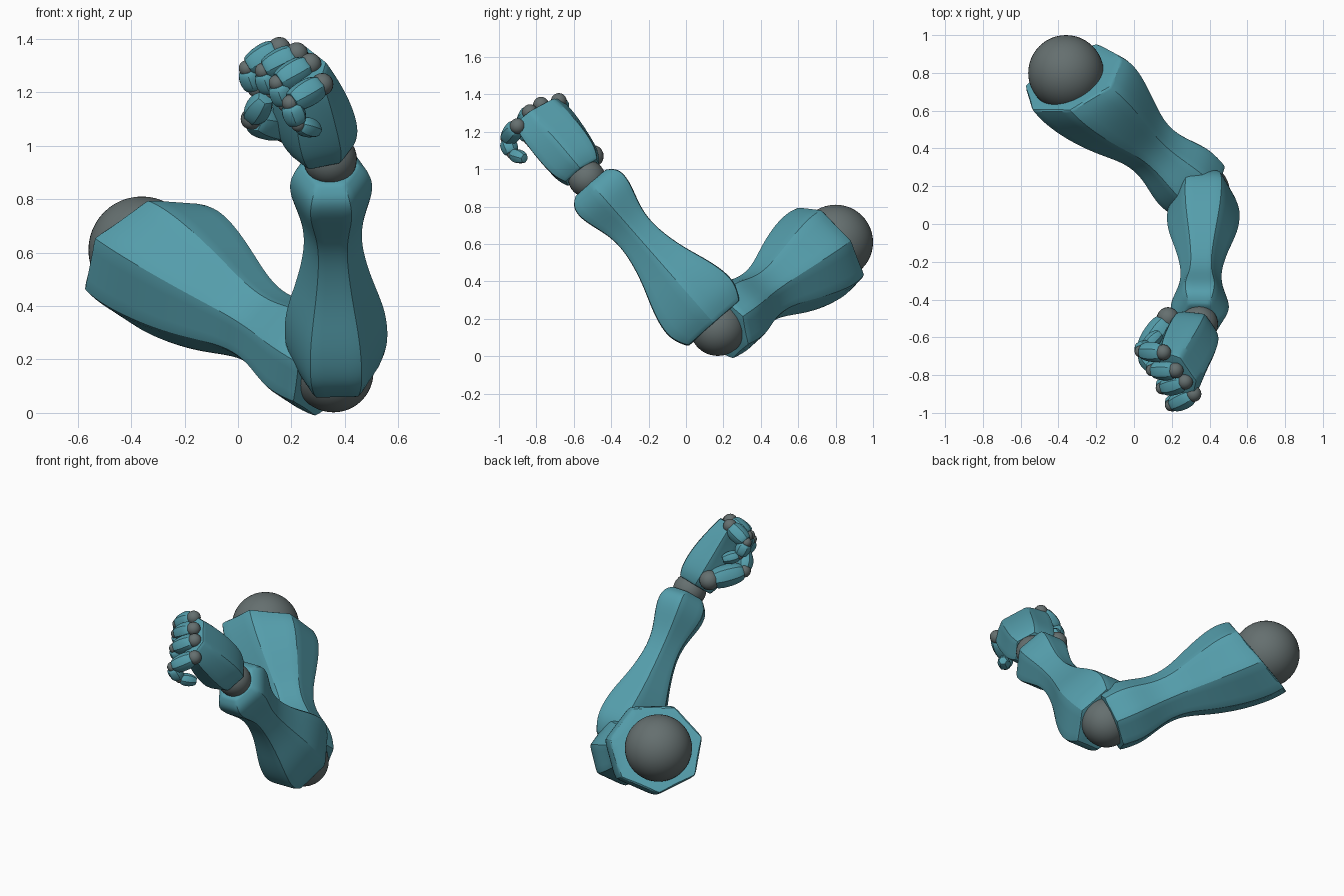
import bpy, bmesh
from math import cos, sin, pi, radians
from mathutils import Vector as V

if "Cube" in bpy.data.objects:
    bpy.data.objects.remove(bpy.data.objects["Cube"])


def colour(name, rgb):
    m = bpy.data.materials.new(name)
    m.diffuse_color = (*rgb, 1)
    m.use_nodes = True
    m.node_tree.nodes["Principled BSDF"].inputs["Base Color"].default_value = m.diffuse_color
    return m


teal = colour("teal_shell", (0.09, 0.34, 0.41))
dark = colour("dark_joint", (0.13, 0.16, 0.16))


def finish(name, bm, mat, levels=0):
    bmesh.ops.recalc_face_normals(bm, faces=bm.faces)
    me = bpy.data.meshes.new(name)
    bm.to_mesh(me)
    bm.free()
    ob = bpy.data.objects.new(name, me)
    bpy.context.collection.objects.link(ob)
    me.materials.append(mat)
    bpy.ops.object.select_all(action='DESELECT')
    ob.select_set(True)
    bpy.context.view_layer.objects.active = ob
    if levels:
        mod = ob.modifiers.new("subdivision", 'SUBSURF')
        mod.levels = mod.render_levels = levels
        bpy.ops.object.modifier_apply(modifier=mod.name)
    bpy.ops.object.shade_smooth_by_angle(angle=radians(30))
    return ob


def ball(name, c, r, seg=32):
    bm = bmesh.new()
    bmesh.ops.create_uvsphere(bm, u_segments=seg, v_segments=seg // 2, radius=r)
    bmesh.ops.translate(bm, verts=bm.verts, vec=c)
    return finish(name, bm, dark)


def shell(name, a, b, side, stations, sides=6, rot=0, crease=0.6, rim=0.6, levels=3, tilts=()):
    """Faceted loft from a towards b; stations are (distance, half width, half height).
    tilts slants the first rings."""
    a, b = V(a), V(b)
    t = (b - a).normalized()
    u = V(side)
    u = (u - t * u.dot(t)).normalized()
    w = t.cross(u)
    bm = bmesh.new()
    cr = bm.edges.layers.float.new('crease_edge')
    rings = []
    for i, (s, wd, ht) in enumerate(stations):
        tilt = tilts[i] if i < len(tilts) else 0
        ring = []
        for k in range(sides):
            ang = 2 * pi * k / sides + rot
            x, y = wd * cos(ang), ht * sin(ang)
            ring.append(bm.verts.new(a + t * (s - tilt * y) + u * x + w * y))
        rings.append(ring)
    for r0, r1 in zip(rings, rings[1:]):
        for k in range(sides):
            j = (k + 1) % sides
            bm.faces.new((r0[k], r0[j], r1[j], r1[k]))
            bm.edges.get((r0[k], r1[k]))[cr] = crease
    for end in (rings[0], rings[-1]):
        bm.faces.new(end)
        for k in range(sides):
            bm.edges.get((end[k], end[(k + 1) % sides]))[cr] = rim
    return finish(name, bm, teal, levels)


SHOULDER, ELBOW, WRIST = V((-.36, .80, .61)), V((.357, .17, .152)), V((.345, -.53, .95))

# Ball joints
ball("shoulder_joint", SHOULDER, .2, 48)
ball("elbow_joint", ELBOW, .15, 48)
ball("wrist_joint", WRIST, .1)

# Upper arm, with a slanted shoulder rim
shell("upper_arm", SHOULDER, ELBOW, WRIST - ELBOW,
      [(s, r, r) for s, r in ((.05, .27), (.13, .285), (.27, .27), (.44, .22),
                              (.6, .155), (.74, .155), (.9, .215), (1.04, .195))],
      sides=7, rim=.65, tilts=(.36, .28, .12))

# Forearm
shell("forearm", ELBOW + V((.015, 0, 0)), WRIST, (1, 0, 0),
      [(.03, .16, .21), (.13, .2, .28), (.3, .195, .235), (.45, .145, .165),
       (.63, .105, .12), (.76, .115, .13), (.9, .165, .19), (.99, .15, .19), (1.03, .105, .125)])

# Palm, widest along the knuckle row
knuckles = [V((.155, -.68, 1.365)), V((.22, -.775, 1.345)), V((.27, -.835, 1.305)), V((.315, -.90, 1.23))]
row = knuckles[3] - knuckles[0]
shell("palm", WRIST + V((-.015, 0, 0)), (.225, -.80, 1.32), row,
      [(.04, .12, .12), (.1, .165, .15), (.24, .18, .145), (.38, .185, .11), (.46, .165, .085)])


def phalanx(name, a, b, r, tip=False):
    a, b = V(a), V(b)
    n = (b - a).length
    prof = [(.08, .8), (.25, 1.1), (.75, 1.05), (.95, .75)]
    if tip:
        prof = [(.08, .8), (.4, 1.1), (.95, 1.05), (1.35, .65)]
    shell(name, a, b, row, [(f * n, r * k, r * k) for f, k in prof],
          rot=pi / 6, crease=.4, rim=.45, levels=2)


def digit(name, pts, ball_r, seg_r):
    for i, (p, r) in enumerate(zip(pts, ball_r)):
        ball(f"{name}_joint_{i + 1}", p, r, 20)
    for i, r in enumerate(seg_r):
        phalanx(f"{name}_segment_{i + 1}", pts[i], pts[i + 1], r, i == len(seg_r) - 1)


# Curled fingers: middle joints, then the same inward hook for each
middle = [V((.034, -.675, 1.29)), V((.094, -.775, 1.28)), V((.146, -.87, 1.235)), V((.195, -.96, 1.16))]
for name, k, m in zip(("index", "middle", "ring", "little"), knuckles, middle):
    j = m + V((.03, .03, -.08))
    tip = j + V((.055, .05, -.017))
    digit(name + "_finger", [k, m, j, tip], [.042, .031, .027], [.054, .046, .039])

# Thumb
digit("thumb", [V((.18, -.50, 1.07)), V((.05, -.675, 1.10)), V((.09, -.745, 1.16))],
      [.06, .04], [.067, .05])
